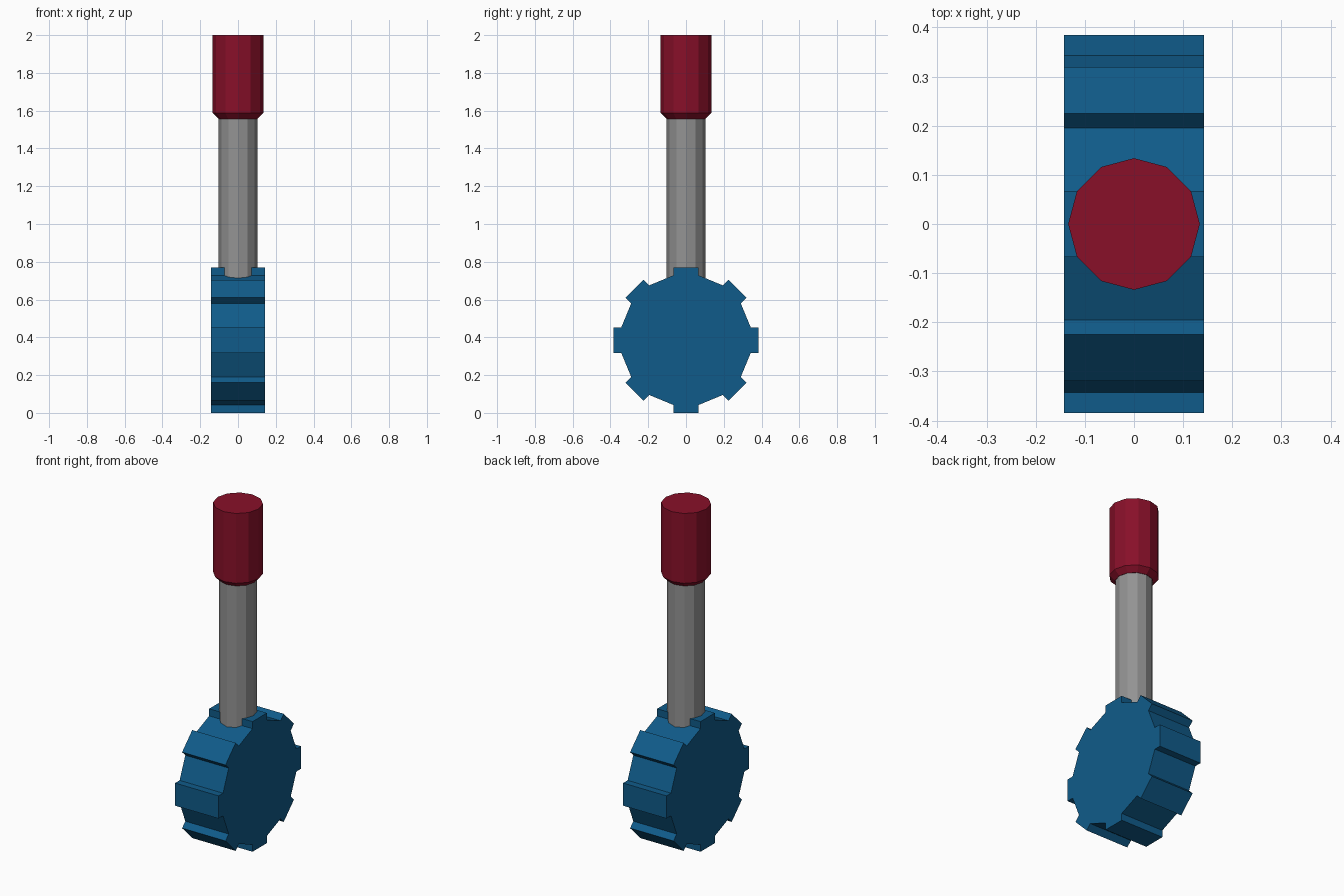
import bpy
import bmesh
from math import pi, sin, cos

if "Cube" in bpy.data.objects:
    bpy.data.objects.remove(bpy.data.objects["Cube"])


def finish(bm, name, color):
    bmesh.ops.recalc_face_normals(bm, faces=bm.faces)
    mesh = bpy.data.meshes.new(name)
    bm.to_mesh(mesh)
    bm.free()
    obj = bpy.data.objects.new(name, mesh)
    bpy.context.collection.objects.link(obj)
    mat = bpy.data.materials.new(name + "_colour")
    mat.diffuse_color = (*color, 1)
    mat.use_nodes = True
    mat.node_tree.nodes["Principled BSDF"].inputs["Base Color"].default_value = mat.diffuse_color
    mesh.materials.append(mat)
    return obj


def turned(name, profile, color, sides=12):
    """Capped low-poly solid from (radius, z) rings."""
    bm = bmesh.new()
    rings = [[bm.verts.new((r * cos(2 * pi * i / sides), r * sin(2 * pi * i / sides), z))
              for i in range(sides)] for r, z in profile]
    for a, b in zip(rings, rings[1:]):
        for i in range(sides):
            j = (i + 1) % sides
            bm.faces.new((a[i], a[j], b[j], b[i]))
    bm.faces.new(rings[0])
    bm.faces.new(rings[-1])
    return finish(bm, name, color)


def gear(name, teeth, root, tip, half_tooth, half_width, centre_z, color):
    """Toothed wheel whose axle runs along x."""
    bm = bmesh.new()
    outline = []
    for k in range(teeth):
        a = 2 * pi * k / teeth
        for r, t in ((root, -half_tooth), (tip, -half_tooth), (tip, half_tooth), (root, half_tooth)):
            y, z = r * cos(a) - t * sin(a), r * sin(a) + t * cos(a)
            outline.append(bm.verts.new((-half_width, y, z + centre_z)))
    face = bm.faces.new(outline)
    extruded = bmesh.ops.extrude_face_region(bm, geom=[face], use_keep_orig=True)
    moved = [v for v in extruded["geom"] if isinstance(v, bmesh.types.BMVert)]
    bmesh.ops.translate(bm, verts=moved, vec=(2 * half_width, 0, 0))
    return finish(bm, name, color)


# Toothed wheel at the base
gear("gear_wheel", 8, 0.343, 0.385, 0.067, 0.142, 0.385, (0.005, 0.105, 0.253))

# Dark grey lever rod, sunk into the wheel
turned("lever_rod", [(0.102, 0.5), (0.102, 1.57)], (0.29, 0.29, 0.29))

# Red grip with chamfered lower edge
turned("grip", [(0.104, 1.557), (0.134, 1.587), (0.134, 2.0)], (0.246, 0.005, 0.022))
